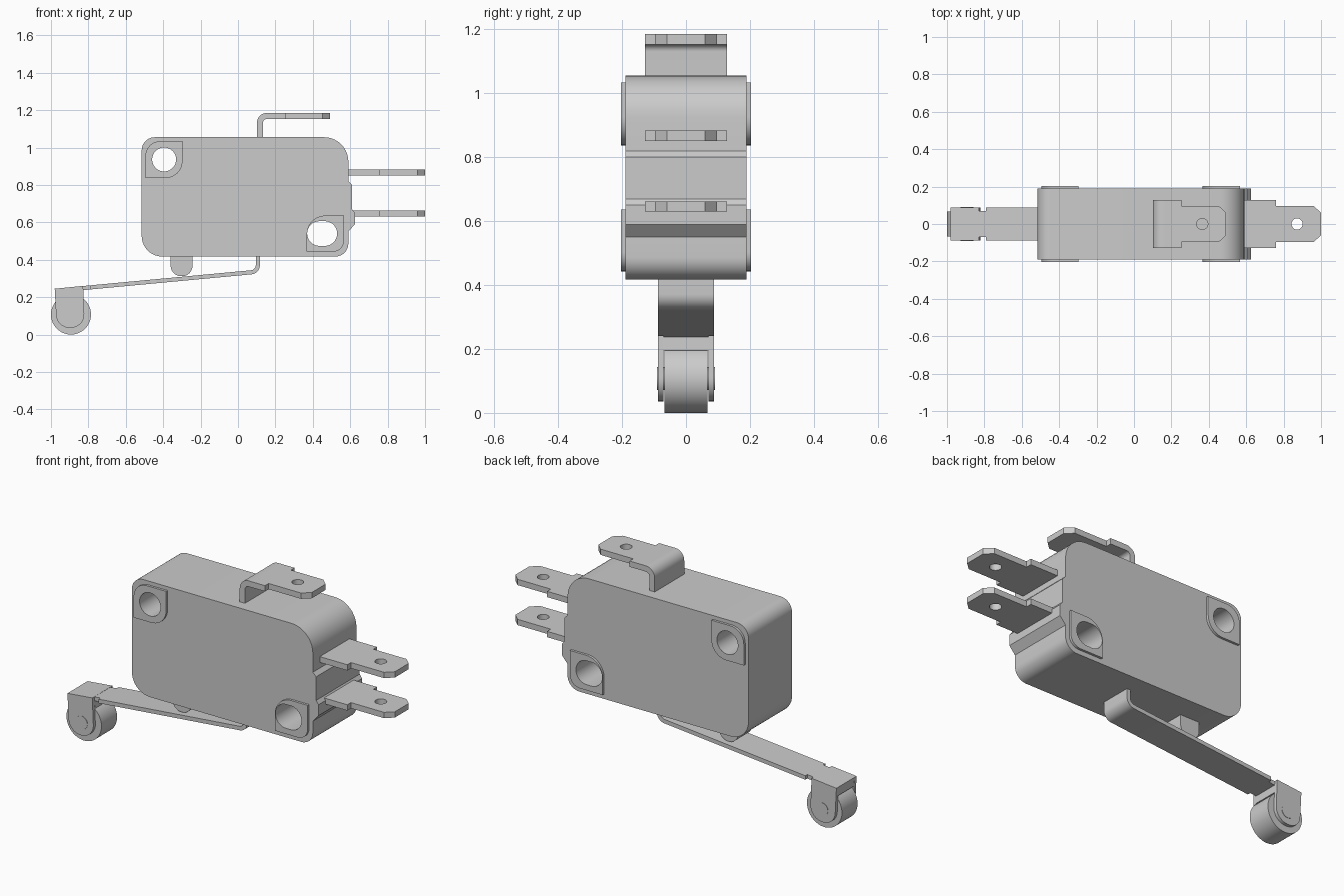
import bpy, bmesh, math
from mathutils import Vector

if "Cube" in bpy.data.objects:
    bpy.data.objects.remove(bpy.data.objects["Cube"])


def rounded(corners, n=10):
    """2D outline from (a, b, radius) corners."""
    pts = []
    for i, (x, y, r) in enumerate(corners):
        p = Vector((x, y))
        if r == 0:
            pts.append(p)
            continue
        u = (Vector(corners[i - 1][:2]) - p).normalized()
        v = (Vector(corners[(i + 1) % len(corners)][:2]) - p).normalized()
        half = u.angle(v) / 2
        c = p + (u + v).normalized() * r / math.sin(half)
        t = r / math.tan(half)
        a, b = (p + u * t - c).normalized(), (p + v * t - c).normalized()
        pts += [c + a.slerp(b, k / n) * r for k in range(n + 1)]
    return pts


def slot(x, y, r, half=0.0, n=48):
    """Circle, or a slot stretched along the first axis."""
    pts = []
    for k in range(n):
        t = 2 * math.pi * (k + 0.5) / n
        c = math.cos(t)
        pts.append(Vector((x + c * r + math.copysign(half, c), y + math.sin(t) * r)))
    return pts


def prism(name, loops, lo, hi, axis='Y'):
    """Outline (first loop) with holes (other loops), extruded from lo to hi."""
    def place(p, d):
        return (p[0], d, p[1]) if axis == 'Y' else (p[0], p[1], d)
    bm = bmesh.new()
    for loop in loops:
        vs = [bm.verts.new(place(p, lo)) for p in loop]
        for i in range(len(vs)):
            bm.edges.new((vs[i - 1], vs[i]))
    bmesh.ops.remove_doubles(bm, verts=bm.verts[:], dist=1e-5)
    direction = Vector(place((0, 0), 1))
    bmesh.ops.triangle_fill(bm, use_beauty=True, edges=bm.edges[:], normal=direction)
    ext = bmesh.ops.extrude_face_region(bm, geom=bm.faces[:], use_keep_orig=True)
    moved = [g for g in ext['geom'] if isinstance(g, bmesh.types.BMVert)]
    bmesh.ops.translate(bm, verts=moved, vec=direction * (hi - lo))
    bmesh.ops.recalc_face_normals(bm, faces=bm.faces[:])
    me = bpy.data.meshes.new(name)
    bm.to_mesh(me)
    bm.free()
    ob = bpy.data.objects.new(name, me)
    bpy.context.collection.objects.link(ob)
    bpy.ops.object.select_all(action='DESELECT')
    ob.select_set(True)
    bpy.context.view_layer.objects.active = ob
    bpy.ops.object.shade_smooth_by_angle(angle=math.radians(30))
    return ob


def blade(name, x0, step, end, z0, z1):
    """Flat spade terminal with shoulders, clipped tip and a hole."""
    half = [(x0, 0.129), (step, 0.129), (step, 0.097), (end - 0.04, 0.097), (end, 0.06)]
    outline = half + [(x, -y) for x, y in reversed(half)]
    prism(name, [outline, slot(end - 0.128, 0, 0.03, n=24)], z0, z1, 'Z')


# Housing with two through holes
round_hole = slot(-0.395, 0.936, 0.064)
long_hole = slot(0.45, 0.54, 0.066, 0.014)
prism("housing", [rounded([
    (-0.515, 0.417, 0.11), (0.59, 0.417, 0.07), (0.59, 0.55, 0), (0.625, 0.59, 0),
    (0.625, 0.65, 0), (0.61, 0.67, 0), (0.61, 0.80, 0), (0.59, 0.82, 0),
    (0.59, 1.055, 0.13), (-0.515, 1.055, 0.07)]), round_hole, long_hole], -0.19, 0.19)

# Raised pads around the holes, both sides
upper_pad = rounded([(-0.495, 0.837, 0), (-0.297, 0.837, 0.09),
                     (-0.297, 1.034, 0), (-0.495, 1.034, 0.08)])
lower_pad = rounded([(0.367, 0.443, 0), (0.567, 0.443, 0.06),
                     (0.567, 0.636, 0), (0.367, 0.636, 0.10)])
for side, lo, hi in (("front", -0.203, -0.19), ("back", 0.19, 0.203)):
    prism("upper_pad_" + side, [upper_pad, round_hole], lo, hi)
    prism("lower_pad_" + side, [lower_pad, long_hole], lo, hi)

# Terminals
blade("upper_terminal", 0.56, 0.758, 1.0, 0.851, 0.883)
blade("lower_terminal", 0.56, 0.758, 1.0, 0.63, 0.662)
blade("top_terminal", 0.17, 0.255, 0.493, 1.153, 1.185)
prism("top_terminal_bend", [rounded([
    (0.101, 1.03, 0), (0.133, 1.03, 0), (0.133, 1.153, 0.022), (0.17, 1.153, 0),
    (0.17, 1.185, 0), (0.101, 1.185, 0.054)])], -0.129, 0.129)

# Plunger
prism("plunger", [rounded([(-0.36, 0.45, 0), (-0.36, 0.312, 0.056),
                           (-0.243, 0.312, 0.056), (-0.243, 0.45, 0)])], -0.06, 0.06)

# Lever arm, narrow neck and roller head
prism("lever_arm", [rounded([
    (0.117, 0.44, 0), (0.117, 0.326, 0.05), (-0.79, 0.241, 0),
    (-0.79, 0.263, 0), (0.095, 0.346, 0.028), (0.095, 0.44, 0)])], -0.087, 0.087)
prism("lever_neck", [[(-0.79, 0.241), (-0.79, 0.263), (-0.84, 0.258), (-0.84, 0.236)]],
      -0.07, 0.07)
prism("roller_bracket", [[(-0.98, 0.245), (-0.828, 0.26), (-0.825, 0.195), (-0.976, 0.195)]],
      -0.07, 0.07)
cheek = rounded([(-0.98, 0.245, 0), (-0.969, 0.034, 0.072),
                 (-0.819, 0.038, 0.072), (-0.828, 0.26, 0)])
for side, lo, hi in (("front", -0.088, -0.07), ("back", 0.07, 0.088)):
    prism("roller_cheek_" + side, [cheek], lo, hi)

# Roller and its pin
prism("roller", [slot(-0.893, 0.107, 0.107, n=64)], -0.068, 0.068)
prism("roller_pin", [slot(-0.893, 0.107, 0.036, n=32)], -0.09, 0.09)
